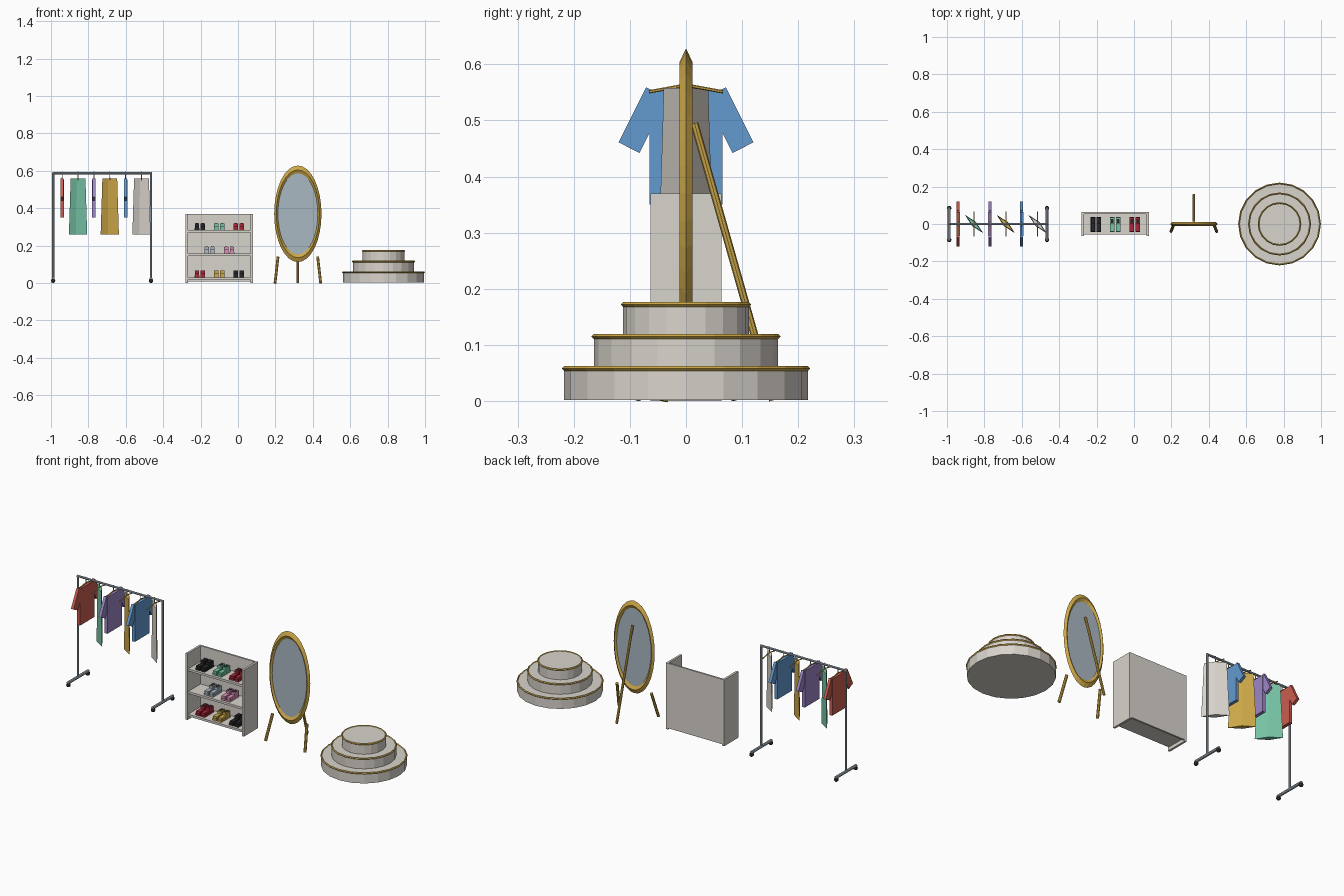
import bpy
import bmesh
from math import radians
from mathutils import Matrix, Vector

if "Cube" in bpy.data.objects:
    bpy.data.objects.remove(bpy.data.objects["Cube"])


def material(name, *rgb):
    linear = [((c / 255 + 0.055) / 1.055) ** 2.4 for c in rgb] + [1]
    mat = bpy.data.materials.new(name)
    mat.use_nodes = True
    mat.diffuse_color = linear
    mat.node_tree.nodes["Principled BSDF"].inputs["Base Color"].default_value = linear
    return mat


CREAM = material("cream", 217, 212, 204)
GOLD = material("gold", 205, 168, 72)
BLACK = material("black", 38, 38, 42)
STEEL = material("silver", 170, 184, 194)
SALMON = material("salmon red", 202, 92, 80)
CRIMSON = material("crimson", 170, 38, 55)
TEAL = material("teal", 118, 195, 165)
PURPLE = material("lavender", 158, 134, 200)
BLUE = material("blue", 100, 154, 208)
PINK = material("pink", 220, 145, 180)


def finish(name, bm, mat):
    bmesh.ops.recalc_face_normals(bm, faces=bm.faces)
    mesh = bpy.data.meshes.new(name)
    bm.to_mesh(mesh)
    bm.free()
    mesh.materials.append(mat)
    obj = bpy.data.objects.new(name, mesh)
    bpy.context.collection.objects.link(obj)
    return obj


def box(name, mat, xs, ys, zs):
    """Box spanning the given (low, high) ranges."""
    bm = bmesh.new()
    lo, hi = (Vector(p) for p in zip(xs, ys, zs))
    bmesh.ops.create_cube(bm, size=1, matrix=Matrix.Translation((lo + hi) / 2)
                          @ Matrix.Diagonal(hi - lo).to_4x4())
    return finish(name, bm, mat)


def rod(name, mat, start, end, radius, sides=8):
    start, end = Vector(start), Vector(end)
    axis = end - start
    turn = axis.to_track_quat("Z", "Y").to_matrix().to_4x4()
    bm = bmesh.new()
    bmesh.ops.create_cone(bm, cap_ends=True, segments=sides, radius1=radius,
                          radius2=radius, depth=axis.length,
                          matrix=Matrix.Translation((start + end) / 2) @ turn)
    return finish(name, bm, mat)


def ring(name, mat, centre, radius, thickness, segments):
    """Ring with a diamond cross-section, lying flat."""
    bm = bmesh.new()
    corners = [(radius + thickness, 0), (radius, thickness),
               (radius - thickness, 0), (radius, -thickness)]
    verts = [bm.verts.new((r, 0, z)) for r, z in corners]
    edges = [bm.edges.new((verts[i - 1], verts[i])) for i in range(4)]
    bmesh.ops.spin(bm, geom=verts + edges, cent=(0, 0, 0), axis=(0, 0, 1),
                   angle=radians(360), steps=segments, use_merge=True)
    bmesh.ops.remove_doubles(bm, verts=bm.verts, dist=0.0001)
    obj = finish(name, bm, mat)
    obj.location = centre
    return obj


def plate(name, mat, x, outline, thickness):
    """Outline in the y-z plane, thickened along x."""
    bm = bmesh.new()
    face = bm.faces.new([bm.verts.new((x - thickness / 2, y, z)) for y, z in outline])
    extruded = bmesh.ops.extrude_face_region(bm, geom=[face])["geom"]
    moved = [v for v in extruded if isinstance(v, bmesh.types.BMVert)]
    bmesh.ops.translate(bm, verts=moved, vec=(thickness, 0, 0))
    return finish(name, bm, mat)


# Clothes rack
RAIL_Z = 0.587
RACK_X = (-0.988, -0.465)
rod("rack_rail", STEEL, (RACK_X[0] - 0.005, 0, RAIL_Z), (RACK_X[1] + 0.005, 0, RAIL_Z), 0.006)
for x in RACK_X:
    rod("rack_post", STEEL, (x, 0, 0.02), (x, 0, RAIL_Z), 0.006)
    rod("rack_foot", STEEL, (x, -0.09, 0.024), (x, 0.09, 0.024), 0.008)
    for y in (-0.085, 0.085):
        bm = bmesh.new()
        bmesh.ops.create_uvsphere(bm, u_segments=10, v_segments=6, radius=0.012,
                                  matrix=Matrix.Translation((x, y, 0.012)))
        finish("rack_wheel", bm, BLACK)


def hanger(x):
    rod("hanger_hook", STEEL, (x, 0, 0.56), (x, 0, RAIL_Z + 0.008), 0.0025, 6)
    for side in (-1, 1):
        rod("hanger_arm", GOLD, (x, 0, 0.563), (x, side * 0.066, 0.551), 0.003, 6)


def shirt(x, mat):
    box("shirt_body", mat, (x - 0.009, x + 0.009), (-0.065, 0.065), (0.35, 0.553))
    for side in (-1, 1):
        sleeve = [(0.071, 0.559), (0.12, 0.461), (0.083, 0.442), (0.034, 0.54)]
        plate("shirt_sleeve", mat, x, [(side * y, z) for y, z in sleeve], 0.016)


def skirt(x, mat):
    # Flattened four-sided cone, turned on its hanger
    bm = bmesh.new()
    bmesh.ops.create_cone(bm, cap_ends=True, segments=4, radius1=0.069,
                          radius2=0.056, depth=0.298)
    bmesh.ops.rotate(bm, verts=bm.verts, matrix=Matrix.Rotation(
        -bm.verts[:][0].co.to_2d().angle_signed(Vector((1, 0))), 3, "Z"))
    bmesh.ops.scale(bm, verts=bm.verts, vec=(1, 0.22, 1))
    obj = finish("long_garment", bm, mat)
    obj.location = (x, 0, 0.409)
    obj.rotation_euler.z = radians(-45)


clothes = [(shirt, SALMON), (skirt, TEAL), (shirt, PURPLE),
           (skirt, GOLD), (shirt, BLUE), (skirt, CREAM)]
for i, (make, mat) in enumerate(clothes):
    x = -0.94 + i * 0.0848
    hanger(x)
    make(x, mat)

# Shoe shelf, open at the front and top
LEFT, RIGHT, DEPTH, HEIGHT = 0.08, -0.28, 0.063, 0.37
for x in (RIGHT, LEFT - 0.012):
    box("shelf_side", CREAM, (x, x + 0.012), (-DEPTH, DEPTH), (0, HEIGHT))
box("shelf_back", CREAM, (RIGHT + 0.01, LEFT - 0.01), (DEPTH - 0.01, DEPTH), (0.008, HEIGHT))


def shoe(x, z, mat):
    box("shoe_sole", mat, (x - 0.0125, x + 0.0125), (-0.043, 0.038), (z, z + 0.01))
    box("shoe_toe", mat, (x - 0.0115, x + 0.0115), (-0.04, 0.0), (z + 0.009, z + 0.022))
    box("shoe_heel", mat, (x - 0.0115, x + 0.0115), (0.0, 0.035), (z + 0.009, z + 0.036))
    box("shoe_opening", BLACK, (x - 0.007, x + 0.007), (0.006, 0.028), (z + 0.035, z + 0.037))


rows = [(0.03, (CRIMSON, GOLD, BLACK)), (0.157, (STEEL, PINK)),
        (0.283, (BLACK, TEAL, CRIMSON))]
for top, pairs in rows:
    box("shelf_board", CREAM, (RIGHT + 0.01, LEFT - 0.01), (-DEPTH + 0.006, DEPTH - 0.008),
        (top - 0.012, top))
    for i, mat in enumerate(pairs):
        middle = -0.1 + (i - (len(pairs) - 1) / 2) * 0.104
        for side in (-1, 1):
            shoe(middle + side * 0.0155, top, mat)

# Oval standing mirror
MIRROR = Vector((0.32, 0, 0.37))
frame = ring("mirror_frame", GOLD, MIRROR, 0.115, 0.0115, 32)
glass = rod("mirror_glass", STEEL, (0, 0, -0.003), (0, 0, 0.003), 0.113, 32)
glass.location = MIRROR
for part in (frame, glass):
    part.rotation_euler.x = radians(90)
    part.scale.y = 2.04
for side in (-1, 1):
    rod("mirror_front_leg", GOLD, MIRROR + Vector((side * 0.106, 0, -0.23)),
        MIRROR + Vector((side * 0.122, -0.04, -0.37)), 0.008)
rod("mirror_back_strut", GOLD, (0.32, 0.015, 0.495), (0.32, 0.155, 0.001), 0.007)

# Round stepped platform with gold trims
DAIS_X = 0.778
for i, radius in enumerate((0.217, 0.164, 0.112)):
    low = 0.002 + i * 0.057
    rod("platform_step", CREAM, (DAIS_X, 0, low), (DAIS_X, 0, low + 0.057), radius, 20)
    ring("platform_trim", GOLD, (DAIS_X, 0, low + 0.056), radius, 0.0045, 20)
